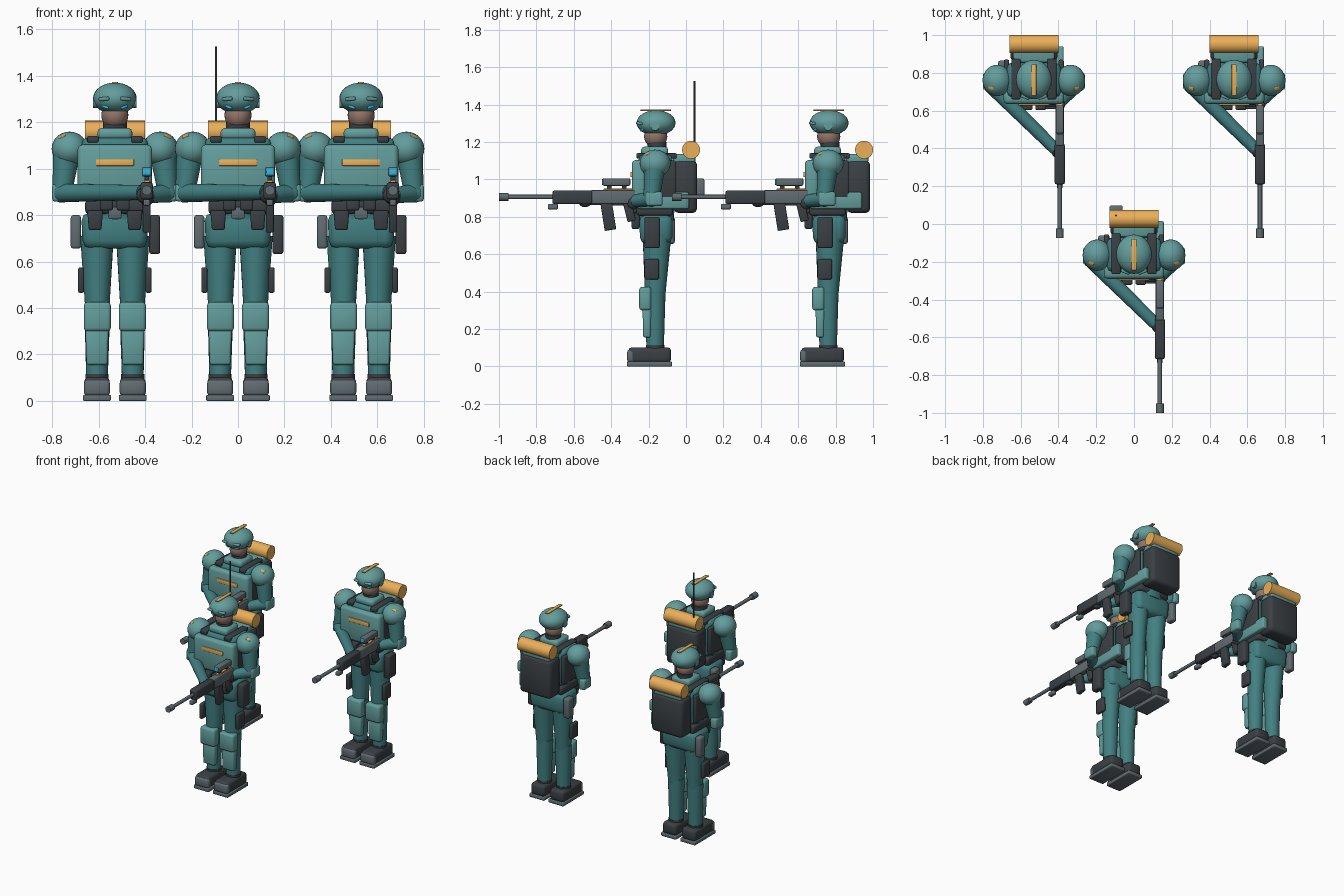
import bpy, bmesh, math
from mathutils import Vector, Matrix

COLORS = {
    "teal": (0.055, 0.215, 0.222), "light": (0.125, 0.34, 0.335), "dark": (0.043, 0.051, 0.058),
    "grey": (0.12, 0.15, 0.165), "orange": (0.83, 0.43, 0.10), "skin": (0.30, 0.185, 0.145),
    "blue": (0.03, 0.50, 0.80),
}
MATS = {}
for n, c in COLORS.items():
    MATS[n] = bpy.data.materials.new(n)
    MATS[n].diffuse_color = (*c, 1)

# one figure is placed three times: middle front, two behind
SPOTS = {"front": Vector((0, 0, 0)), "rear_left": Vector((-0.53, 0.925, 0)),
         "rear_right": Vector((0.53, 0.925, 0))}


def place(name, bm, color, spots=None, angle=40):
    bmesh.ops.recalc_face_normals(bm, faces=bm.faces)
    me = bpy.data.meshes.new(name)
    bm.to_mesh(me)
    bm.free()
    me.materials.append(MATS[color])
    me.shade_smooth()
    me.set_sharp_from_angle(angle=math.radians(angle))
    for s in spots or SPOTS:
        ob = bpy.data.objects.new(f"{s}_{name}", me)
        ob.location = SPOTS[s]
        bpy.context.collection.objects.link(ob)


def box(name, color, x, y, z, bevel=0.008, rot=(0, 0, 0), taper=1, spots=None):
    """Bevelled box from (min, max) ranges, rotated about its centre; taper narrows the bottom."""
    bm = bmesh.new()
    bmesh.ops.create_cube(bm, size=1)
    size = Vector((x[1] - x[0], y[1] - y[0], z[1] - z[0]))
    mid = Vector((x[0] + x[1], y[0] + y[1], z[0] + z[1])) / 2
    for v in bm.verts:
        v.co *= size
        if v.co.z < 0:
            v.co.x *= taper
            v.co.y *= taper
    if bevel:
        bmesh.ops.bevel(bm, geom=bm.edges[:], offset=min(bevel, min(size) * 0.4),
                        segments=2, profile=0.5, affect='EDGES')
    m = Matrix.Translation(mid)
    for a, ax in zip(rot, "XYZ"):
        m = m @ Matrix.Rotation(math.radians(a), 4, ax)
    bm.transform(m)
    place(name, bm, color, spots, 50)


def rod(name, color, a, b, r0, r1=None, seg=24, squash=1, spots=None):
    """Tapered cylinder from a to b; squash flattens it along its local x."""
    a, b = Vector(a), Vector(b)
    bm = bmesh.new()
    bmesh.ops.create_cone(bm, cap_ends=True, segments=seg, radius1=r0,
                          radius2=r0 if r1 is None else r1, depth=(b - a).length)
    q = Vector((0, 0, 1)).rotation_difference(b - a)
    bm.transform(Matrix.Translation((a + b) / 2) @ q.to_matrix().to_4x4()
                 @ Matrix.Diagonal((squash, 1, 1, 1)))
    place(name, bm, color, spots)


def ball(name, color, c, r):
    bm = bmesh.new()
    bmesh.ops.create_uvsphere(bm, u_segments=28, v_segments=16, radius=1)
    bm.transform(Matrix.Translation(c) @ Matrix.Diagonal((*r, 1)))
    place(name, bm, color)


def span(c, half):
    return (c - half, c + half)


# head and helmet
ball("helmet", "light", (0, -0.16, 1.302), (0.094, 0.104, 0.068))
ball("head", "skin", (0, -0.162, 1.23), (0.058, 0.062, 0.062))
box("helmet_crest", "orange", (-0.013, 0.013), (-0.245, -0.08), (1.366, 1.373), 0.002)
rod("neck", "dark", (0, -0.155, 1.12), (0, -0.155, 1.20), 0.052)
box("collar", "light", (-0.075, 0.075), (-0.24, -0.095), (1.125, 1.175), 0.018)

# torso
box("torso", "teal", (-0.145, 0.145), (-0.255, -0.07), (0.86, 1.135), 0.03, taper=0.88)
box("chest_plate", "light", (-0.16, 0.16), (-0.29, -0.215), (0.87, 1.103), 0.02)
box("chest_stripe", "orange", (-0.082, 0.082), (-0.297, -0.285), (1.012, 1.04), 0.003)
rod("waist", "teal", (0, -0.16, 0.78), (0, -0.16, 0.88), 0.095, 0.1, squash=1.25)
box("belt", "dark", (-0.128, 0.128), (-0.265, -0.07), (0.805, 0.865), 0.015)
box("buckle", "grey", (-0.028, 0.028), (-0.285, -0.26), (0.785, 0.835), 0.005)
box("hips", "teal", (-0.145, 0.145), (-0.25, -0.07), (0.655, 0.81), 0.035, taper=0.95)

# backpack and bedroll
box("backpack", "dark", (-0.125, 0.125), (-0.065, 0.06), (0.82, 1.1), 0.025)
box("backpack_lid", "light", (-0.11, 0.11), (-0.07, 0.05), (1.085, 1.135), 0.012)
rod("bedroll", "orange", (-0.129, 0.027, 1.158), (0.129, 0.027, 1.158), 0.048, seg=28)

# radio and antenna, only on the middle figure
box("radio", "grey", (-0.13, -0.06), (0.05, 0.098), (0.9, 1.005), 0.008, spots=["front"])
rod("antenna", "dark", (-0.095, 0.045, 0.95), (-0.095, 0.045, 1.525), 0.005, seg=10, spots=["front"])

for side, s in (("left", -1), ("right", 1)):
    # helmet fittings
    box(side + "_brow", "light", span(s * 0.045, 0.024), (-0.262, -0.235), (1.292, 1.308), 0.006,
        rot=(0, s * 6, s * 20))
    box(side + "_eye_lens", "blue", span(s * 0.038, 0.015), (-0.24, -0.212), (1.258, 1.272), 0.004,
        rot=(0, -s * 20, s * 20))
    rod(side + "_ear_cup", "light", (s * 0.07, -0.165, 1.285), (s * 0.093, -0.165, 1.285), 0.024)
    # harness straps
    x = span(s * 0.095, 0.024)
    box(side + "_strap_top", "dark", x, (-0.265, -0.05), (1.112, 1.14), 0.006)
    box(side + "_side_plate", "dark", span(s * 0.145, 0.014), (-0.225, -0.055), (0.9, 1.1), 0.008)
    # shoulder and upper arm
    ball(side + "_shoulder", "light", (s * 0.195, -0.165, 1.085), (0.077, 0.083, 0.074))
    box(side + "_shoulder_mark", "orange", span(s * 0.225, 0.015), (-0.215, -0.195), (1.13, 1.142), 0.003,
        rot=(25, s * 25, 0))
    rod(side + "_upper_arm", "teal", (s * 0.205, -0.165, 1.09), (s * 0.228, -0.185, 0.89), 0.06, 0.042)
    ball(side + "_elbow", "teal", (s * 0.228, -0.185, 0.895), (0.042, 0.044, 0.042))
    box(side + "_elbow_pad", "light", span(s * 0.246, 0.024), (-0.215, -0.125), (0.858, 0.934), 0.012)
    # belt pouches
    box(side + "_belt_pouch", "dark", span(s * 0.085, 0.034), (-0.295, -0.245), (0.735, 0.82), 0.008, taper=0.8)
    box(side + "_ammo_pouch", "dark", span(s * 0.036, 0.028), (-0.322, -0.26), (0.82, 0.872), 0.008)
    # leg
    lx = s * 0.077
    rod(side + "_thigh", "teal", (lx, -0.155, 0.71), (lx * 0.98, -0.165, 0.38), 0.078, 0.055, squash=0.92)
    rod(side + "_calf", "teal", (lx * 0.98, -0.165, 0.41), (lx, -0.165, 0.08), 0.056, 0.046)
    box(side + "_knee_pad", "light", span(lx * 0.98, 0.058), (-0.25, -0.185), (0.3, 0.425), 0.014)
    box(side + "_shin_guard", "light", span(lx, 0.05), (-0.232, -0.185), (0.155, 0.31), 0.01, taper=0.9)
    box(side + "_thigh_pocket", "dark", span(s * 0.145, 0.013), (-0.222, -0.145), (0.465, 0.575), 0.008)
    # boot
    rod(side + "_boot_cuff", "dark", (lx, -0.165, 0.07), (lx, -0.165, 0.115), 0.05)
    box(side + "_boot", "dark", span(lx, 0.055), (-0.308, -0.08), (0.02, 0.102), 0.018)
    box(side + "_toe_cap", "grey", span(lx, 0.056), (-0.315, -0.275), (0.022, 0.09), 0.014)
    box(side + "_sole", "grey", span(lx, 0.06), (-0.315, -0.075), (0, 0.026), 0.005)

# hip gear, different on each side
box("hip_canteen", "grey", (-0.19, -0.145), (-0.125, -0.06), (0.655, 0.8), 0.012)
box("hip_holster", "dark", (0.148, 0.195), (-0.222, -0.14), (0.632, 0.8), 0.01)

# forearms and hands
rod("left_forearm", "teal", (-0.232, -0.188, 0.895), (0.115, -0.53, 0.897), 0.04, 0.032)
ball("left_hand", "dark", (0.125, -0.54, 0.885), (0.032, 0.036, 0.034))
rod("right_forearm", "teal", (0.228, -0.185, 0.895), (0.145, -0.27, 0.885), 0.04, 0.034)
ball("right_hand", "dark", (0.138, -0.285, 0.875), (0.03, 0.034, 0.036))

# rifle
gx = 0.137
rod("rifle_muzzle", "grey", (gx, -1.0, 0.906), (gx, -0.95, 0.906), 0.021, seg=16)
rod("rifle_barrel", "grey", (gx, -0.96, 0.906), (gx, -0.7, 0.906), 0.012, seg=16)
box("rifle_handguard", "dark", span(gx, 0.027), (-0.715, -0.5), (0.868, 0.94), 0.01)
box("rifle_receiver", "grey", span(gx, 0.022), (-0.51, -0.255), (0.87, 0.942), 0.006)
box("rifle_top_rail", "orange", span(gx, 0.012), (-0.44, -0.26), (0.938, 0.95), 0.002)
box("rifle_stock", "light", span(gx, 0.021), (-0.26, 0.016), (0.842, 0.932), 0.01)
box("rifle_magazine", "dark", span(gx, 0.017), (-0.447, -0.385), (0.728, 0.885), 0.005, rot=(9, 0, 0))
box("rifle_grip", "dark", span(gx, 0.016), (-0.325, -0.28), (0.775, 0.88), 0.006, rot=(14, 0, 0))
box("rifle_foregrip_lamp", "grey", span(gx, 0.014), (-0.738, -0.685), (0.84, 0.868), 0.005)
box("rifle_scope", "grey", span(gx, 0.021), (-0.445, -0.298), (0.966, 1.006), 0.006)
box("scope_lens", "blue", span(gx, 0.016), (-0.45, -0.44), (0.971, 1.001), 0.002)
for i, my in enumerate((-0.41, -0.33)):
    box(f"scope_mount_{i}", "dark", span(gx, 0.01), span(my, 0.012), (0.938, 0.97), 0)
